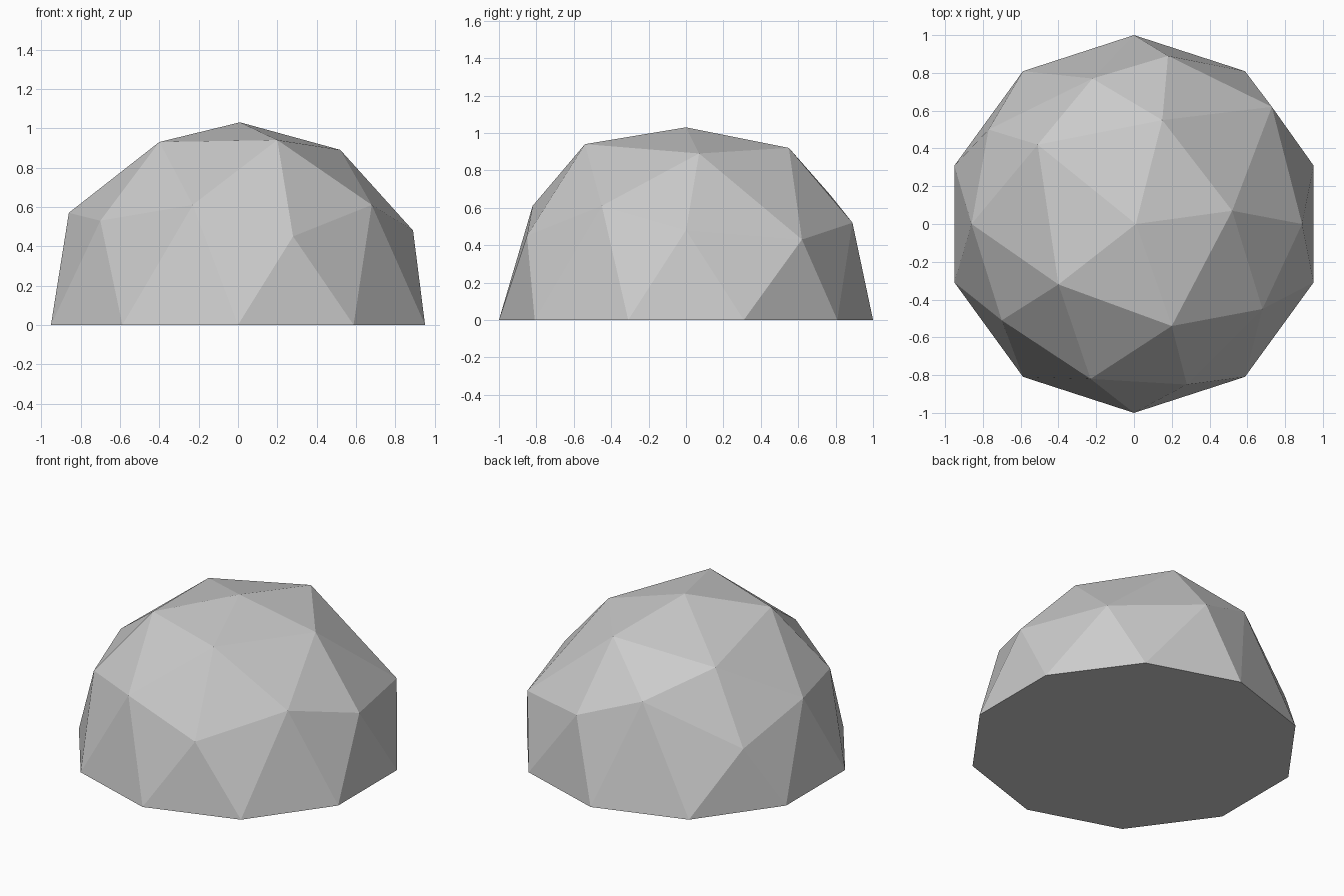
import bpy
import bmesh
from math import cos, sin, radians

default_cube = bpy.data.objects.get("Cube")
if default_cube:
    bpy.data.objects.remove(default_cube, do_unlink=True)


def make_material(name, colour):
    material = bpy.data.materials.new(name)
    material.use_nodes = True
    material.diffuse_color = colour
    material.node_tree.nodes["Principled BSDF"].inputs["Base Color"].default_value = colour
    return material


# Uneven rings of the rock, counter-clockwise starting from +x
APEX = (.01, 0, 1.03)
UPPER = [(.52, .07, .89), (.15, .55, .92), (-.51, .42, .84),
         (-.4, -.32, .93), (.2, -.54, .94)]
MIDDLE = [(.89, 0, .48), (.73, .62, .43), (.18, .89, .52), (-.22, .77, .67),
          (-.77, .5, .4), (-.86, 0, .57), (-.7, -.51, .53), (-.23, -.82, .61),
          (.28, -.85, .45), (.68, -.45, .61)]


def build_boulder(name, material):
    bm = bmesh.new()
    apex = bm.verts.new(APEX)
    upper = [bm.verts.new(point) for point in UPPER]
    middle = [bm.verts.new(point) for point in MIDDLE]

    # Regular ten-sided foot on the ground
    sides = len(middle)
    angles = [radians(18 + 36 * k) for k in range(sides)]
    foot = [bm.verts.new((cos(a), sin(a), 0)) for a in angles]

    # Crown: fan round the apex, then fans down to the middle ring
    for i, corner in enumerate(upper):
        following = upper[(i + 1) % len(upper)]
        before, below, after = (middle[(2 * i + step) % sides] for step in (-1, 0, 1))
        bm.faces.new((apex, corner, following))
        bm.faces.new((corner, before, below))
        bm.faces.new((corner, below, after))
        bm.faces.new((corner, after, following))

    # Skirt: zigzag of triangles between the middle ring and the foot
    for j, corner in enumerate(middle):
        bm.faces.new((corner, foot[j], middle[(j + 1) % sides]))
        bm.faces.new((corner, foot[j - 1], foot[j]))

    # Flat underside
    bm.faces.new(foot[::-1])
    bmesh.ops.recalc_face_normals(bm, faces=bm.faces)

    mesh = bpy.data.meshes.new(name)
    bm.to_mesh(mesh)
    bm.free()
    mesh.materials.append(material)
    boulder = bpy.data.objects.new(name, mesh)
    bpy.context.collection.objects.link(boulder)
    return boulder


stone_grey = make_material("stone_grey", (.6, .6, .6, 1))
build_boulder("boulder", stone_grey)
